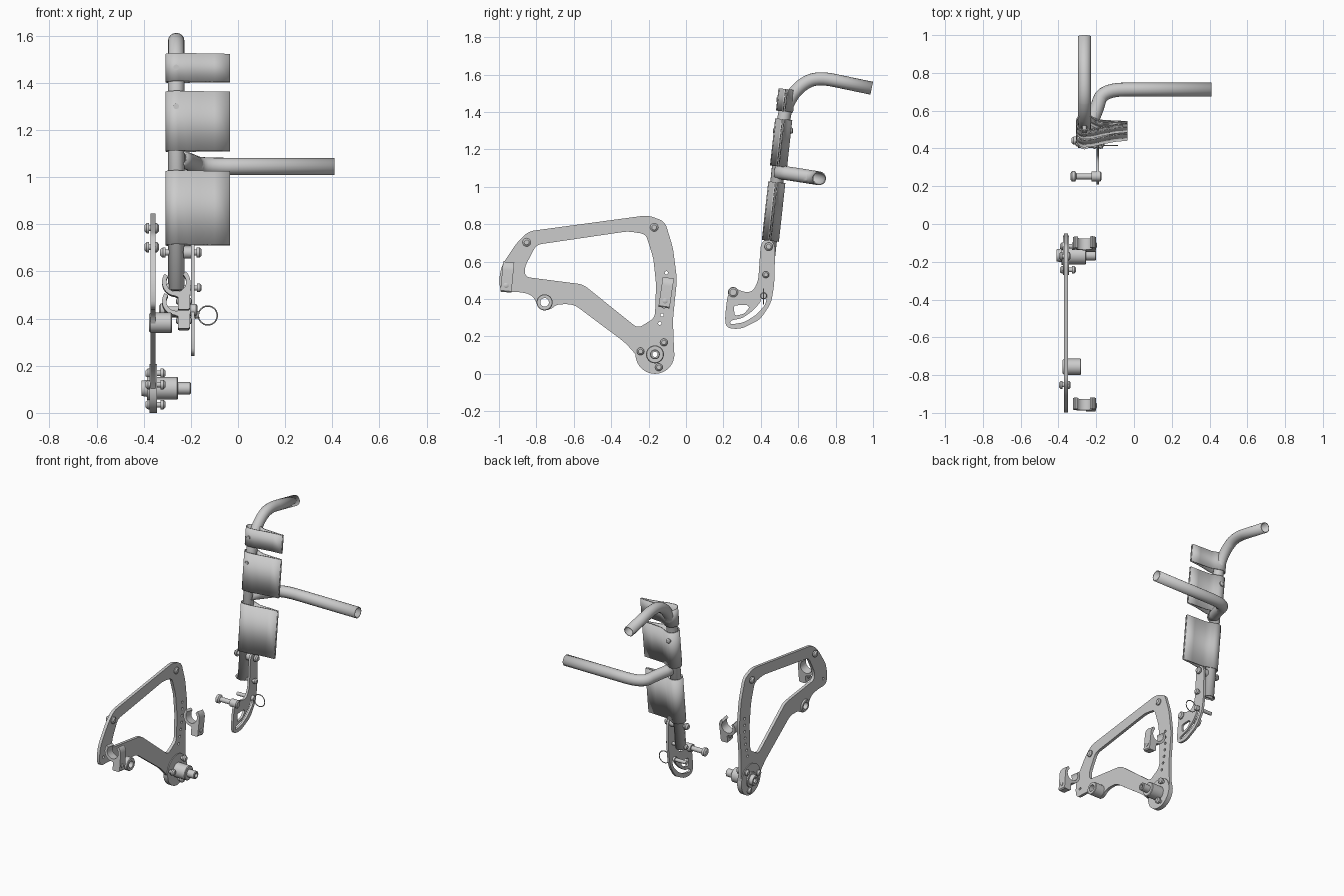
import bpy, bmesh
from math import cos, sin, pi, radians, atan
from mathutils import Matrix, Vector

if "Cube" in bpy.data.objects:
    bpy.data.objects.remove(bpy.data.objects["Cube"])

YZ = Matrix(((0, 0, 1, 0), (1, 0, 0, 0), (0, 1, 0, 0), (0, 0, 0, 1)))
AX = -0.262                                   # x of the back post
SLOPE = (0.53 - 0.43) / (1.43 - 0.52)
TILT = Matrix.Rotation(-atan(SLOPE), 4, 'X')


def post_y(z):
    return 0.43 + SLOPE * (z - 0.52)


def rounded(pts, r, closed=True):
    """Replace every corner by a short curve."""
    p = [Vector(q) for q in pts]
    out, n = [], len(p)
    for i, c in enumerate(p):
        if not closed and i in (0, n - 1):
            out.append(c)
            continue
        a, b = p[i - 1] - c, p[(i + 1) % n] - c
        a = c + a.normalized() * min(r, a.length * 0.49)
        b = c + b.normalized() * min(r, b.length * 0.49)
        for k in range(7):
            t = k / 6
            out.append(a * (1 - t) ** 2 + c * 2 * t * (1 - t) + b * t * t)
    return out


def circle(u, v, r, a0=0, a1=360, n=24):
    full = a1 - a0 == 360
    return [(u + r * cos(radians(a0 + (a1 - a0) * k / n)),
             v + r * sin(radians(a0 + (a1 - a0) * k / n))) for k in range(n + (not full))]


def smooth(ob, angle=32):
    bpy.ops.object.select_all(action='DESELECT')
    ob.select_set(True)
    bpy.context.view_layer.objects.active = ob
    if ob.type == 'CURVE':
        bpy.ops.object.convert(target='MESH')
        ob = bpy.context.object
        bm = bmesh.new()
        bm.from_mesh(ob.data)
        bmesh.ops.remove_doubles(bm, verts=bm.verts, dist=1e-5)
        bm.to_mesh(ob.data)
        bm.free()
    bpy.ops.object.shade_smooth_by_angle(angle=radians(angle))
    return ob


def curve_object(name, loops, closed):
    cu = bpy.data.curves.new(name, 'CURVE')
    cu.dimensions = '2D' if closed else '3D'
    for loop in loops:
        s = cu.splines.new('POLY')
        s.points.add(len(loop) - 1)
        for pt, q in zip(s.points, loop):
            pt.co = (q[0], q[1], q[2] if len(q) > 2 else 0, 1)
        s.use_cyclic_u = closed
    ob = bpy.data.objects.new(name, cu)
    bpy.context.collection.objects.link(ob)
    return ob


def plate(name, loops, thick, mat):
    ob = curve_object(name, loops, True)
    ob.data.fill_mode = 'BOTH'
    ob.data.extrude = thick / 2
    ob.matrix_world = mat
    return smooth(ob)


def tube(name, path, r, bend):
    ob = curve_object(name, [rounded(path, bend, False)], False)
    ob.data.bevel_depth = r
    ob.data.bevel_resolution = 6
    ob = smooth(ob, 40)
    m = ob.modifiers.new('wall', 'SOLIDIFY')
    m.thickness, m.offset = 0.006, 0
    return ob


def lathe(name, y, z, prof, sides=24, closed=False, x=0, turn=0):
    """Revolve (x, radius) points around the x axis."""
    bm = bmesh.new()
    vs = [bm.verts.new((a, r, 0)) for a, r in prof]
    es = [bm.edges.new((vs[i], vs[i + 1])) for i in range(len(vs) - 1)]
    if closed:
        es.append(bm.edges.new((vs[-1], vs[0])))
    bmesh.ops.spin(bm, geom=vs + es, cent=(0, 0, 0), axis=(1, 0, 0), angle=2 * pi, steps=sides)
    bmesh.ops.remove_doubles(bm, verts=bm.verts, dist=1e-5)
    bmesh.ops.recalc_face_normals(bm, faces=bm.faces)
    me = bpy.data.meshes.new(name)
    bm.to_mesh(me)
    bm.free()
    ob = bpy.data.objects.new(name, me)
    bpy.context.collection.objects.link(ob)
    ob.location, ob.rotation_euler = (x, y, z), (0, 0, turn)
    return smooth(ob)


def bolt(name, y, z, x0, x1, r, shaft, head=0.018):
    """Domed head at x0, nut at x1."""
    lathe(name, y, z, [(x0, 0), (x0, r * 0.6), (x0 + head * 0.5, r), (x0 + head, r), (x0 + head, shaft),
                       (x1 - head, shaft), (x1 - head, r), (x1 - head * 0.4, r), (x1, r * 0.6), (x1, 0)])


# Side frame plate with window and adjustment holes
outer = [(-.842, .762), (-.204, .848), (-.113, .815), (-.07, .676), (-.048, .505), (-.07, .29),
         (-.063, .10), (-.10, .02), (-.166, .003), (-.22, .02), (-.265, .10), (-.327, .168),
         (-.60, .372), (-.69, .372), (-.72, .347), (-.756, .337), (-.79, .36), (-.82, .42),
         (-.88, .437), (-.992, .44), (-1.0, .505), (-.985, .58), (-.905, .70)]
window = [(-.80, .69), (-.311, .762), (-.215, .747), (-.175, .62), (-.16, .48), (-.166, .30),
          (-.257, .243), (-.55, .478), (-.86, .518), (-.863, .57)]
holes = [circle(-.14 + .035 * k / 6 + .012 * sin(pi * k / 6), .27 + .045 * k, .009, n=12) for k in range(7)]
holes += [circle(-.756, .382, .023), circle(-.166, .104, .02), circle(-.955, .49, .009, n=12)]
plate('side_frame', [rounded(outer, .035), rounded(window, .03)] + holes, .02,
      Matrix.Translation((-.36, 0, 0)) @ YZ)

# Frame bolts and hub bolts
for i, (y, z) in enumerate([(-.852, .703), (-.17, .783)]):
    bolt(f'frame_bolt_{i}', y, z, -.396, -.336, .022, .012)
for i, (y, z) in enumerate([(-.243, .12), (-.118, .168), (-.145, .035)]):
    bolt(f'hub_bolt_{i}', y, z, -.392, -.308, .02, .012, .02)

# Wheel hub and stub axle
lathe('axle_hub', -.166, .104,
      [(-.41, .02), (-.41, .032), (-.385, .036), (-.385, .05), (-.376, .05), (-.376, .104), (-.344, .104),
       (-.344, .048), (-.258, .048), (-.254, .044), (-.254, .026), (-.204, .026), (-.2, .022),
       (-.2, .014), (-.405, .014)], 40, True)

# Hollow boss on the lower edge
lathe('frame_boss', -.756, .382,
      [(-.378, .023), (-.378, .036), (-.37, .043), (-.284, .043), (-.28, .04), (-.28, .023)], 32, True)

# Open tube clips
clip = (circle(AX, .03, .06, 145, 265, 14) + [(-.255, -.035), (-.255, -.083), (-.25, -.087), (-.21, -.087),
        (-.203, -.08)] + circle(AX, .03, .06, 0, 48, 6) + circle(AX, .03, .042, 48, -215, 24))
for name, y, z, lean in [('front_clip', -.955, .523, 5.5), ('rear_clip', -.105, .44, 8.5)]:
    plate(name, [clip], .06, Matrix.Translation((0, y, z)) @ Matrix.Rotation(radians(-lean), 4, 'X')
          @ Matrix.Rotation(pi / 2, 4, 'X'))
    bolt(name + '_screw', y - .007, z - .05, -.262, -.196, .014, .01, .008)

# Back post with bent push handle, and crossbar
tube('back_post', [(AX, .43, .52), (AX, .53, 1.43), (AX, .60, 1.535), (AX, .70, 1.588), (AX, .993, 1.527)],
     .032, .09)
tube('crossbar', [(-.25, .485, 1.08), (-.20, .60, 1.063), (-.165, .712, 1.045), (.41, .712, 1.045)], .034, .12)

# Fabric bands wrapped around the post
path = [(-.035, -.007), (-.10, -.013), (-.17, -.027), (-.215, -.038)]
path += [(AX + .043 * cos(a), .043 * sin(a)) for a in (radians(285 - 14 * k) for k in range(17))]
path += [(-.215, .024), (-.185, .010), (-.10, .005), (-.035, .002)]
for name, z0, z1 in [('lower_band', .71, 1.025), ('middle_band', 1.108, 1.362), ('upper_band', 1.402, 1.522)]:
    zc, h = (z0 + z1) / 2, (z1 - z0) / 2
    mat = Matrix.Translation((0, post_y(zc), zc)) @ TILT
    verts = [mat @ Vector((u, v, s)) for u, v in path for s in (-h, h)]
    faces = [(2 * i, 2 * i + 1, 2 * i + 3, 2 * i + 2) for i in range(len(path) - 1)]
    me = bpy.data.meshes.new(name)
    me.from_pydata(verts, [], faces)
    ob = bpy.data.objects.new(name, me)
    bpy.context.collection.objects.link(ob)
    smooth(ob, 45)
    m = ob.modifiers.new('cloth', 'SOLIDIFY')
    m.thickness, m.offset = .006, 0

# Screws through the bands
for i, z in enumerate((1.30, 1.465)):
    y = post_y(z)
    lathe(f'band_screw_{i}', y, z, [(-.05, 0), (-.05, .012), (.044, .012), (.044, .016), (.052, .016),
                                    (.056, .01), (.056, 0)], 16, x=AX, turn=pi / 2)

# Slotted hinge plate
hinge = [(.40, .70), (.44, .73), (.477, .69), (.472, .48), (.456, .38), (.397, .29), (.29, .238),
         (.214, .245), (.208, .30), (.222, .42), (.25, .468), (.295, .44), (.354, .435), (.386, .495)]
slot = [(.436, .43), (.425, .37), (.375, .315), (.31, .275), (.235, .263),
        (.238, .285), (.30, .297), (.355, .335), (.40, .385), (.408, .43)]
slot2 = [(.255, .365), (.325, .37), (.34, .355), (.31, .32), (.26, .31)]
plate('hinge_plate', [rounded(hinge, .035), rounded(slot, .02), rounded(slot2, .015)], .015,
      Matrix.Translation((-.192, 0, 0)) @ YZ)

# Hinge bolts, locking knob and pull pin with ring
bolt('pivot_bolt', .442, .68, -.33, -.155, .022, .013, .022)
bolt('lower_hinge_bolt', .427, .53, -.31, -.155, .018, .011)
lathe('hinge_spacer', .442, .68, [(-.232, 0), (-.232, .026), (-.2, .026), (-.2, 0)])
lathe('locking_knob', .252, .436,
      [(-.335, 0), (-.335, .018), (-.328, .028), (-.312, .028), (-.305, .016), (-.225, .016), (-.225, .026),
       (-.178, .026), (-.172, .018), (-.172, 0)])
lathe('pull_pin', .415, .417, [(-.30, 0), (-.295, .012), (-.215, .012), (-.215, .018), (-.203, .018),
                               (-.203, .012), (-.182, .012), (-.182, .018), (-.165, .015), (-.165, 0)])
bpy.ops.mesh.primitive_torus_add(location=(-.128, .415, .413), rotation=(pi / 2, 0, 0), major_radius=.04,
                                 minor_radius=.003, major_segments=40, minor_segments=8)
bpy.context.object.name = 'pin_ring'
smooth(bpy.context.object, 60)
